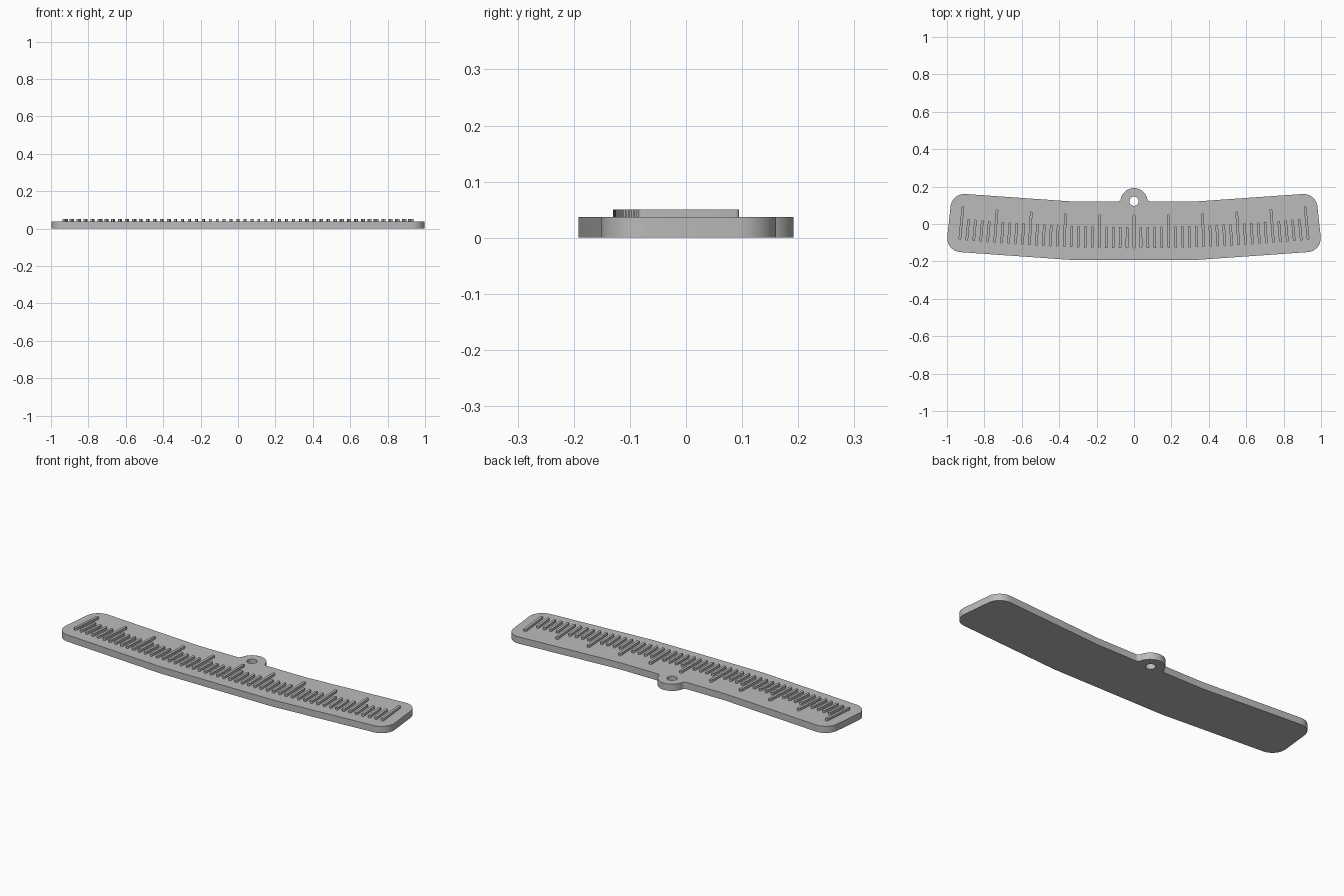
import bpy
import bmesh
from math import sin, cos, pi, sqrt, acos
from mathutils import Vector

if "Cube" in bpy.data.objects:
    bpy.data.objects.remove(bpy.data.objects["Cube"], do_unlink=True)

THICK, TICK_TOP = 0.037, 0.05
STEP = 0.07                      # angle of each straight piece of the curved band
FRONT_Y, BACK_Y = -0.192, 0.12
OUTER_R = 9.6
CENTRE_Y = FRONT_Y + OUTER_R * cos(STEP / 2)
INNER_R = (CENTRE_Y - BACK_Y) / cos(STEP / 2)

grey = bpy.data.materials.new("plain grey")
grey.use_nodes = True
colour = (0.5, 0.5, 0.5, 1)
grey.diffuse_color = colour
grey.node_tree.nodes["Principled BSDF"].inputs["Base Color"].default_value = colour


def polar(r, t):
    """Point on the band, measured from the centre of its curve."""
    return Vector((r * sin(t), CENTRE_Y - r * cos(t)))


def arc(cx, cy, r, a0, a1, n):
    return [Vector((cx + r * cos(a0 + (a1 - a0) * i / n),
                    cy + r * sin(a0 + (a1 - a0) * i / n))) for i in range(n + 1)]


def rounded(before, corner, after, r, n=10):
    """Replace a corner by a tangent arc."""
    u, v = (before - corner).normalized(), (after - corner).normalized()
    half = acos(u.dot(v)) / 2
    mid = corner + (u + v).normalized() * r / sin(half)
    start = corner + u * r * cos(half) / sin(half) - mid
    end = corner + v * r * cos(half) / sin(half) - mid
    turn = pi - 2 * half
    return [mid + (start * sin(turn * (1 - i / n)) + end * sin(turn * i / n)) / sin(turn)
            for i in range(n + 1)]


def add_prism(bm, loops, z0, z1):
    """Fill an outline, with holes if any, and raise it to a solid."""
    edges = []
    for loop in loops:
        vs = [bm.verts.new((p.x, p.y, z0)) for p in loop]
        edges += [bm.edges.new((vs[i - 1], vs[i])) for i in range(len(vs))]
    if len(loops) == 1:
        faces = [bm.faces.new(vs)]
    else:
        filled = bmesh.ops.triangle_fill(bm, edges=edges, use_beauty=True)
        faces = [g for g in filled["geom"] if isinstance(g, bmesh.types.BMFace)]
    raised = bmesh.ops.extrude_face_region(bm, geom=faces, use_keep_orig=True)
    top = [g for g in raised["geom"] if isinstance(g, bmesh.types.BMVert)]
    bmesh.ops.translate(bm, verts=top, vec=(0, 0, z1 - z0))


def finish(bm, name):
    bmesh.ops.recalc_face_normals(bm, faces=bm.faces[:])
    mesh = bpy.data.meshes.new(name)
    bm.to_mesh(mesh)
    bm.free()
    mesh.materials.append(grey)
    obj = bpy.data.objects.new(name, mesh)
    bpy.context.collection.objects.link(obj)
    bpy.ops.object.select_all(action="DESELECT")
    obj.select_set(True)
    bpy.context.view_layer.objects.active = obj
    bpy.ops.object.shade_smooth_by_angle(angle=0.5)


# Curved base plate with rounded corners, hanging tab and hole
angles = [STEP * k for k in (-1.5, -0.5, 0.5, 1.5)]
front = [polar(OUTER_R, t) for t in angles]
back = [polar(INNER_R, t) for t in reversed(angles)]

TAB_R, FILLET, CORNER = 0.072, 0.02, 0.075
fx = sqrt((TAB_R + FILLET) ** 2 - FILLET ** 2)
lean = acos(fx / (TAB_R + FILLET))
tab = arc(fx, BACK_Y + FILLET, FILLET, -pi / 2, -pi + lean, 5)
tab += arc(0, BACK_Y, TAB_R, lean, pi - lean, 28)[1:-1]
tab += arc(-fx, BACK_Y + FILLET, FILLET, -lean, -pi / 2, 5)

outline = rounded(back[3], front[0], front[1], CORNER)
outline += front[1:3]
outline += rounded(front[2], front[3], back[0], CORNER)
outline += rounded(front[3], back[0], back[1], CORNER)
outline += [back[1]] + tab + [back[2]]
outline += rounded(back[2], back[3], front[0], CORNER)
hole = arc(0, 0.122, 0.025, 0, 2 * pi, 28)[:-1]

bm = bmesh.new()
add_prism(bm, [outline, hole], 0, THICK)
finish(bm, "base_plate")

# Raised scale marks with rounded ends, every fifth one long
HALF = 0.007
PITCH = 0.0979 / 25


def add_mark(bm, t, y0, y1):
    shape = arc(0, y0 + HALF, HALF, pi, 2 * pi, 8) + arc(0, y1 - HALF, HALF, 0, pi, 8)
    pivot = Vector((0, CENTRE_Y))
    turned = []
    for p in shape:
        d = p - pivot
        turned.append(pivot + Vector((d.x * cos(t) - d.y * sin(t),
                                      d.x * sin(t) + d.y * cos(t))))
    add_prism(bm, [turned], THICK - 0.002, TICK_TOP)


for name, is_long, y1 in (("long_marks", True, 0.05), ("short_marks", False, -0.015)):
    bm = bmesh.new()
    for i in range(-25, 26):
        if (i % 5 == 0) == is_long:
            add_mark(bm, i * PITCH, -0.13, y1)
    finish(bm, name)
